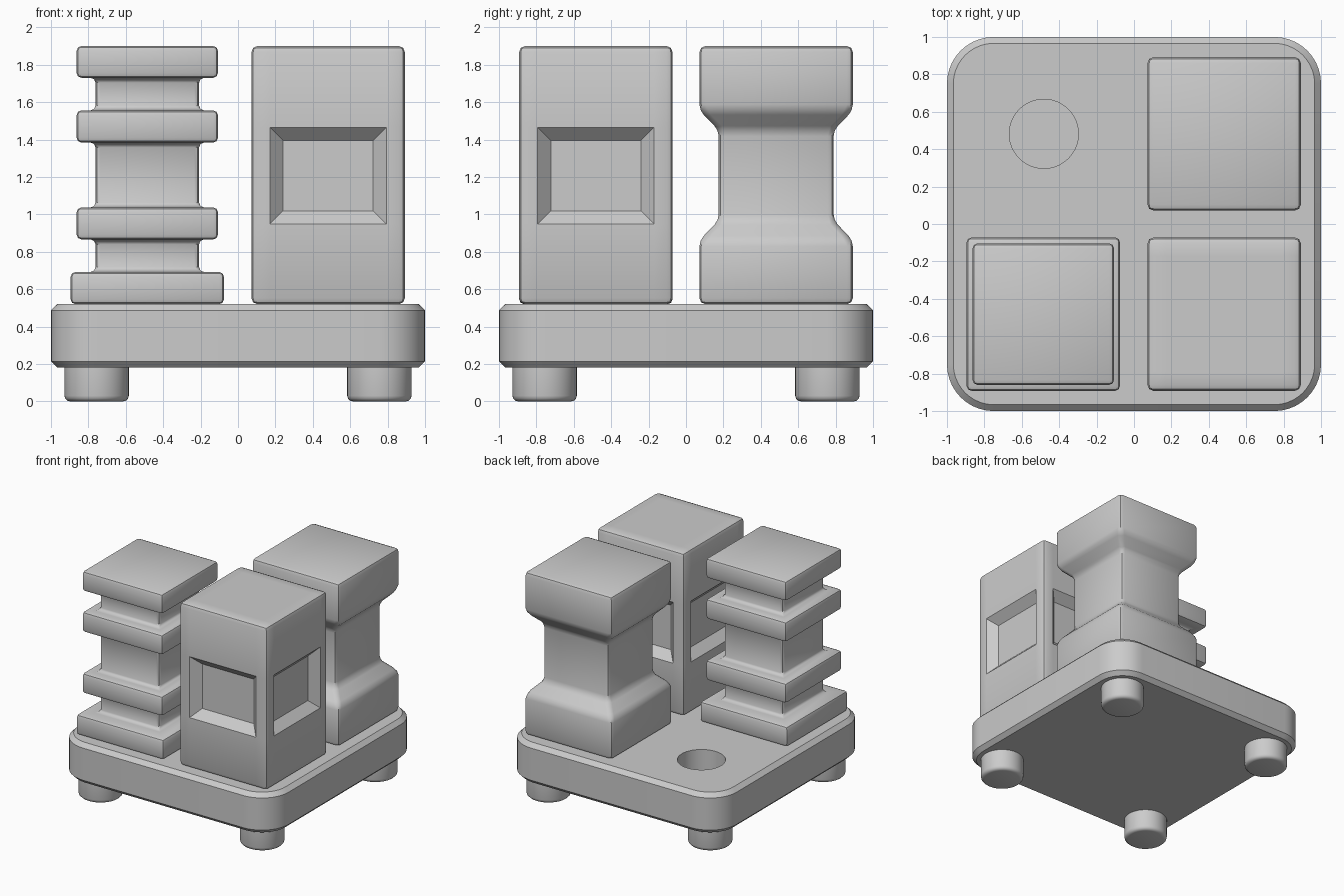
import bpy, bmesh, math
from mathutils import Vector, Matrix

if "Cube" in bpy.data.objects:
    bpy.data.objects.remove(bpy.data.objects["Cube"])


def finish(bm, name, angle=35):
    bmesh.ops.recalc_face_normals(bm, faces=bm.faces)
    me = bpy.data.meshes.new(name)
    bm.to_mesh(me)
    bm.free()
    ob = bpy.data.objects.new(name, me)
    bpy.context.collection.objects.link(ob)
    smooth(ob, angle)
    return ob


def smooth(ob, angle):
    bpy.ops.object.select_all(action='DESELECT')
    ob.select_set(True)
    bpy.context.view_layer.objects.active = ob
    bpy.ops.object.shade_smooth_by_angle(angle=math.radians(angle))


def bevel(bm, edges, width, segments):
    bmesh.ops.bevel(bm, geom=edges, offset=width, offset_type='OFFSET',
                    segments=segments, profile=0.5, affect='EDGES', clamp_overlap=True)


def sharp(bm):
    bmesh.ops.recalc_face_normals(bm, faces=bm.faces)
    return [e for e in bm.edges if e.calc_face_angle(0) > math.radians(30)]


def square_stack(profile, cx, cy):
    """Square cross-sections of given (half width, z), joined and capped."""
    bm = bmesh.new()
    rings = [[bm.verts.new((cx + sx * h, cy + sy * h, z))
              for sx, sy in ((-1, -1), (1, -1), (1, 1), (-1, 1))] for h, z in profile]
    for a, b in zip(rings, rings[1:]):
        for i in range(4):
            j = (i + 1) % 4
            bm.faces.new((a[i], a[j], b[j], b[i]))
    bm.faces.new(rings[0][::-1])
    bm.faces.new(rings[-1])
    return bm


def cylinder(bm, r, x, y, z0, z1, n=48):
    bmesh.ops.create_cone(bm, cap_ends=True, segments=n, radius1=r, radius2=r,
                          depth=z1 - z0, matrix=Matrix.Translation((x, y, (z0 + z1) / 2)))


C = 0.482  # tower centre offset

# Base plate: rounded corners, chamfered rims, blind round socket
bm = square_stack([(1, 0.18), (1, 0.52)], 0, 0)
bevel(bm, [e for e in bm.edges if abs(e.verts[0].co.z - e.verts[1].co.z) > 0.1], 0.25, 10)
bevel(bm, sharp(bm), 0.034, 1)
base = finish(bm, "base_plate")
bm = bmesh.new()
cylinder(bm, 0.185, -C, C, 0.27, 0.7)
cutter = finish(bm, "socket_cutter")
cutter.hide_render = True
mod = base.modifiers.new("socket", 'BOOLEAN')
mod.operation, mod.solver, mod.object = 'DIFFERENCE', 'EXACT', cutter
bpy.context.view_layer.objects.active = base
bpy.ops.object.modifier_apply(modifier="socket")
bpy.data.objects.remove(cutter)
smooth(base, 30)

# Four round feet
for sx in (-1, 1):
    for sy in (-1, 1):
        bm = bmesh.new()
        cylinder(bm, 0.172, sx * 0.756, sy * 0.756, 0, 0.2)
        bevel(bm, [e for e in bm.edges if all(v.co.z < 0.01 for v in e.verts)], 0.03, 3)
        finish(bm, "foot")

# Ribbed tower (front left)
core, rib = 0.277, 0.378
profile = [(0.41, 0.52), (0.41, 0.692), (core, 0.692)]
for z0, z1 in ((0.866, 1.037), (1.384, 1.556)):
    profile += [(core, z0), (rib, z0), (rib, z1), (core, z1)]
profile += [(core, 1.73), (rib, 1.73), (rib, 1.9)]
bm = square_stack(profile, -C - 0.003, -C)
bevel(bm, [e for e in sharp(bm)], 0.026, 2)
finish(bm, "ribbed_tower")

# Waisted tower (back right)
bm = square_stack([(0.41, 0.52), (0.41, 0.862), (0.307, 0.968),
                   (0.307, 1.45), (0.41, 1.555), (0.41, 1.9)], C, C)
bevel(bm, sharp(bm), 0.032, 2)
finish(bm, "waisted_tower")

# Panelled tower (front right): a sloped recess on each side
bm = square_stack([(0.41, 0.52), (0.41, 1.9)], C, -C)
bevel(bm, sharp(bm), 0.032, 2)
mid = Vector((C, -C, 1.207))
size = Vector((0.311, 0.311, 0.258))
for axis in range(3):
    no = Vector([float(i == axis) for i in range(3)])
    for s in (-1, 1):
        bmesh.ops.bisect_plane(bm, geom=bm.verts[:] + bm.edges[:] + bm.faces[:],
                               plane_co=mid + no * s * size[axis], plane_no=no)
bmesh.ops.recalc_face_normals(bm, faces=bm.faces)
panels = []
for f in bm.faces:
    d = f.calc_center_median() - mid
    if abs(d.z) < 0.1 and min(abs(d.x), abs(d.y)) < 0.1:
        panels.append(f)
bmesh.ops.inset_individual(bm, faces=panels, thickness=0.07, depth=-0.07,
                           use_even_offset=True)
finish(bm, "panelled_tower")
